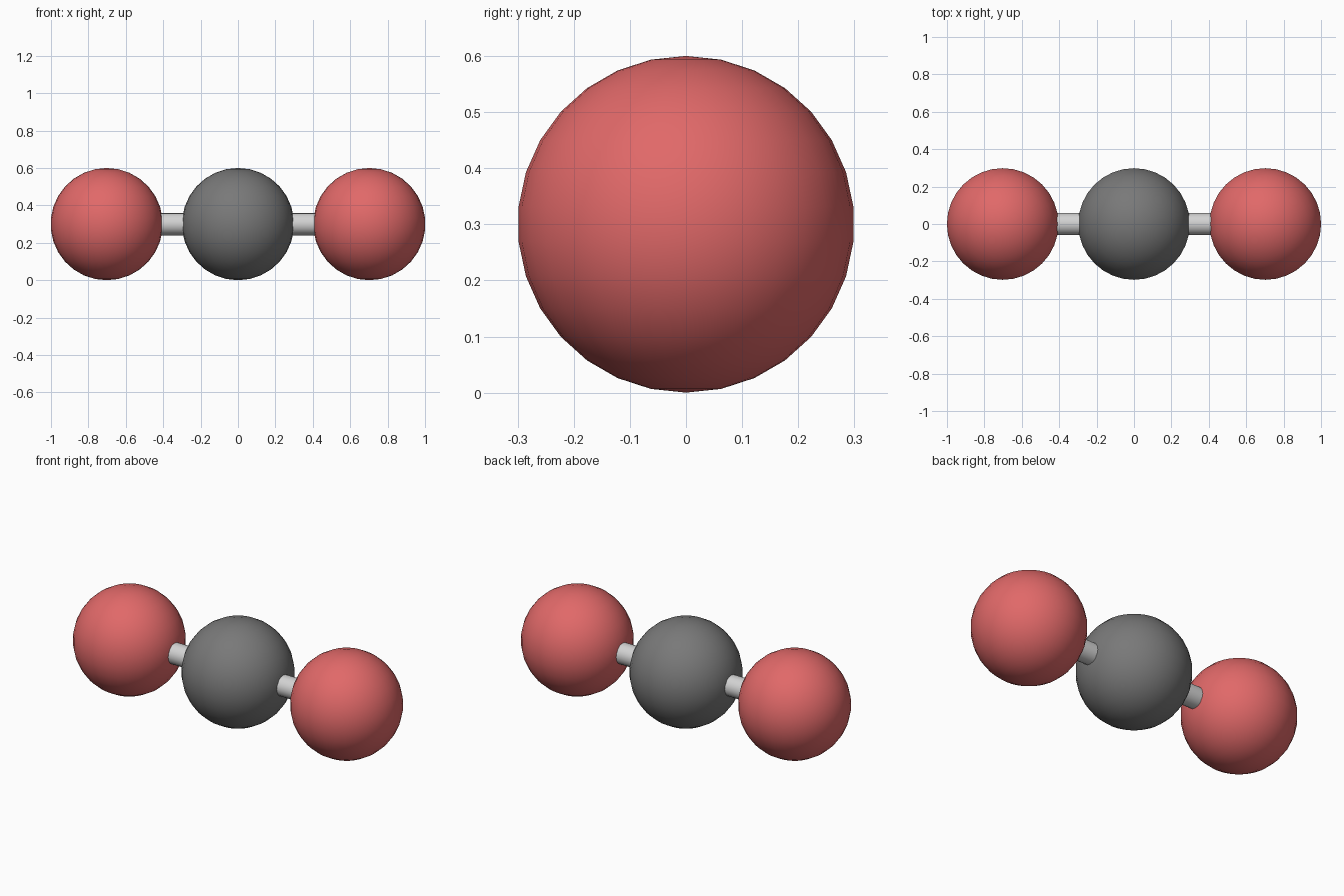
import bpy
import math

cube = bpy.data.objects.get("Cube")
if cube:
    bpy.data.objects.remove(cube, do_unlink=True)

RADIUS = 0.3      # ball radius
SPACING = 0.702   # distance from middle ball to end balls
ROD_RADIUS = 0.06


def make_material(name, color):
    mat = bpy.data.materials.new(name)
    mat.use_nodes = True
    mat.diffuse_color = (*color, 1)
    mat.node_tree.nodes["Principled BSDF"].inputs["Base Color"].default_value = (*color, 1)
    return mat


red = make_material("soft red", (0.75, 0.14, 0.14))
dark_grey = make_material("dark grey", (0.19, 0.19, 0.19))
light_grey = make_material("light grey", (0.65, 0.65, 0.65))


def finish(name, mat, angle):
    obj = bpy.context.object
    obj.name = name
    obj.data.materials.append(mat)
    bpy.ops.object.shade_smooth_by_angle(angle=math.radians(angle))


def ball(name, x, mat):
    bpy.ops.mesh.primitive_uv_sphere_add(
        segments=32, ring_count=15, radius=RADIUS, location=(x, 0, RADIUS))
    finish(name, mat, 60)


def rod(name, x):
    bpy.ops.mesh.primitive_cylinder_add(
        vertices=16, radius=ROD_RADIUS, depth=SPACING - RADIUS,
        location=(x, 0, RADIUS), rotation=(0, math.pi / 2, 0))
    finish(name, light_grey, 40)


# Middle ball, then an end ball and connecting rod on each side
ball("middle_ball", 0, dark_grey)
for side, sign in (("left", 1), ("right", -1)):
    ball(side + "_ball", sign * SPACING, red)
    rod(side + "_rod", sign * SPACING / 2)
